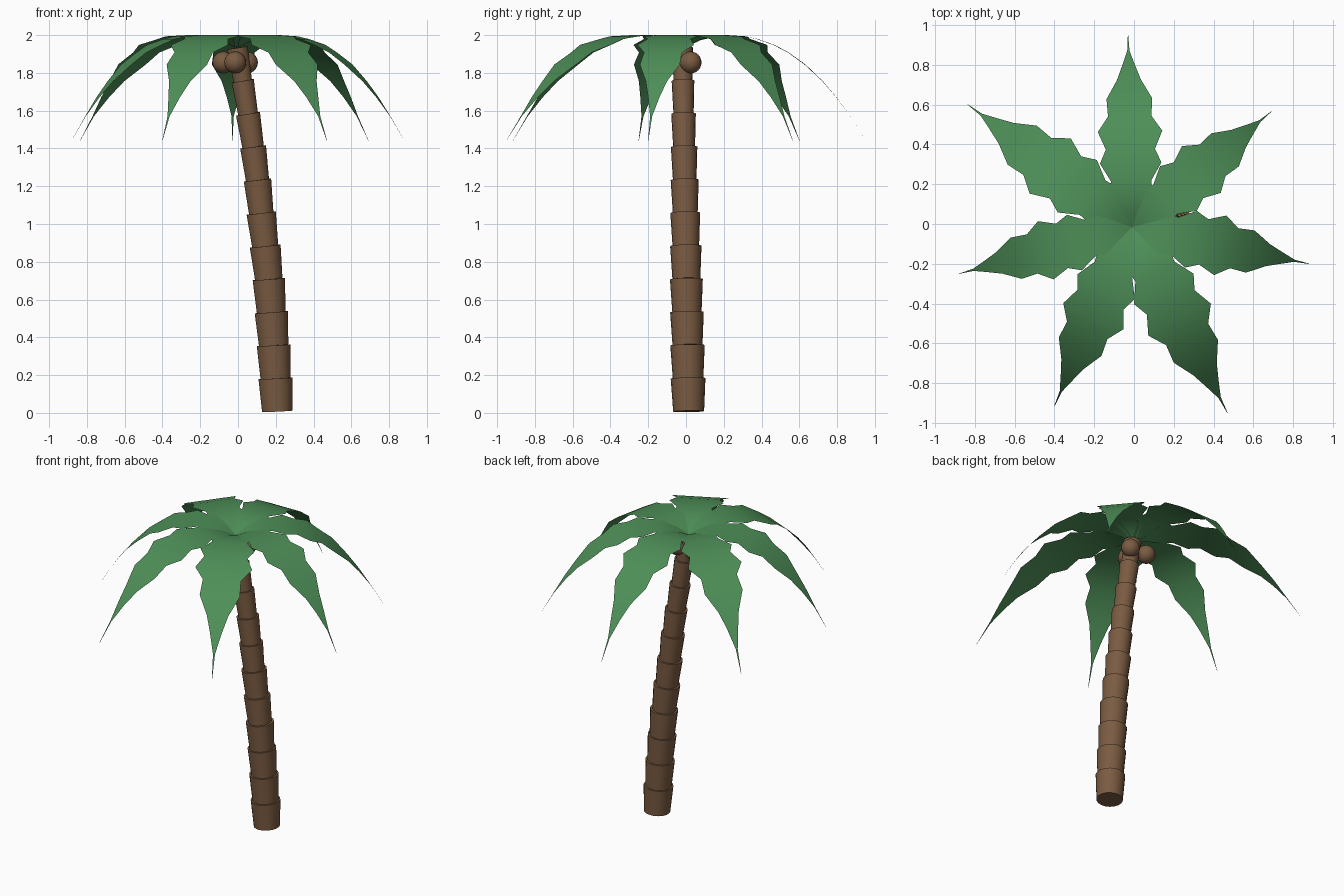
import bpy, bmesh, math
from mathutils import Vector, Matrix

if "Cube" in bpy.data.objects:
    bpy.data.objects.remove(bpy.data.objects["Cube"])


def material(name, color):
    m = bpy.data.materials.new(name)
    m.diffuse_color = (*color, 1)
    m.use_nodes = True
    m.node_tree.nodes["Principled BSDF"].inputs["Base Color"].default_value = m.diffuse_color
    return m


brown = material("bark brown", (0.195, 0.105, 0.054))
green = material("leaf green", (0.076, 0.275, 0.097))


def finish(bm, name, mat, angle=40):
    me = bpy.data.meshes.new(name)
    bm.to_mesh(me)
    bm.free()
    ob = bpy.data.objects.new(name, me)
    bpy.context.collection.objects.link(ob)
    me.materials.append(mat)
    bpy.ops.object.select_all(action='DESELECT')
    ob.select_set(True)
    bpy.context.view_layer.objects.active = ob
    bpy.ops.object.shade_smooth_by_angle(angle=math.radians(angle))
    return ob


# trunk: stacked flaring segments along a gently curved path
xs = [0.208, 0.199, 0.189, 0.176, 0.163, 0.144, 0.123, 0.103, 0.080, 0.053, 0.025, -0.003]
radii = [0.092, 0.091, 0.089, 0.087, 0.083, 0.079, 0.074, 0.070, 0.065, 0.060, 0.056]
path = [Vector((x, 0.014 - 0.003 * i, 0.008 + 0.175 * i)) for i, x in enumerate(xs)]
bm = bmesh.new()
for i, r in enumerate(radii):
    a, b = path[i], path[i + 1]
    d = b - a
    mat = Matrix.Translation((a + b) / 2) @ Vector((0, 0, 1)).rotation_difference(d).to_matrix().to_4x4()
    bmesh.ops.create_cone(bm, cap_ends=True, segments=18, radius1=r * 0.89, radius2=r,
                          depth=d.length, matrix=mat)
finish(bm, "trunk", brown)

# coconuts: three around the trunk top
for k in range(3):
    a = math.radians(30 + 120 * k)
    bm = bmesh.new()
    bmesh.ops.create_uvsphere(bm, u_segments=20, v_segments=12, radius=0.058, matrix=Matrix.Translation(
        (-0.015 + 0.072 * math.cos(a), -0.012 + 0.072 * math.sin(a), 1.855)))
    finish(bm, "coconut", brown, 60)

# fronds: flat serrated blades (distance, half width) that arch down to a thin tip
outline = [(0, 0.012), (0.08, 0.055), (0.17, 0.112), (0.24, 0.105), (0.333, 0.16), (0.405, 0.128),
           (0.498, 0.168), (0.577, 0.113), (0.668, 0.119), (0.765, 0.063), (0.84, 0.034),
           (0.917, 0.006), (1, 0.001)]
centre = Vector((-0.01, -0.015))
tips = [(-0.03, 0.95), (0.69, 0.565), (0.88, -0.20), (0.47, -0.95),
        (-0.40, -0.915), (-0.88, -0.25), (-0.835, 0.60)]


def height(t):
    if t < 0.22:
        return 2.0 - 0.065 * ((0.22 - t) / 0.22) ** 2
    return 2.0 - 0.557 * ((t - 0.22) / 0.78) ** 2.3


for tip in tips:
    d = Vector(tip) - centre
    side = Vector((-d.y, d.x))
    bm = bmesh.new()
    rows = []
    for t, w in outline:
        rows.append([bm.verts.new((*(centre + d * t + side * w * s), height(t))) for s in (1, 0, -1)])
    for p, q in zip(rows, rows[1:]):
        for j in (0, 1):
            bm.faces.new((p[j], p[j + 1], q[j + 1], q[j]))
    finish(bm, "frond", green, 60)
